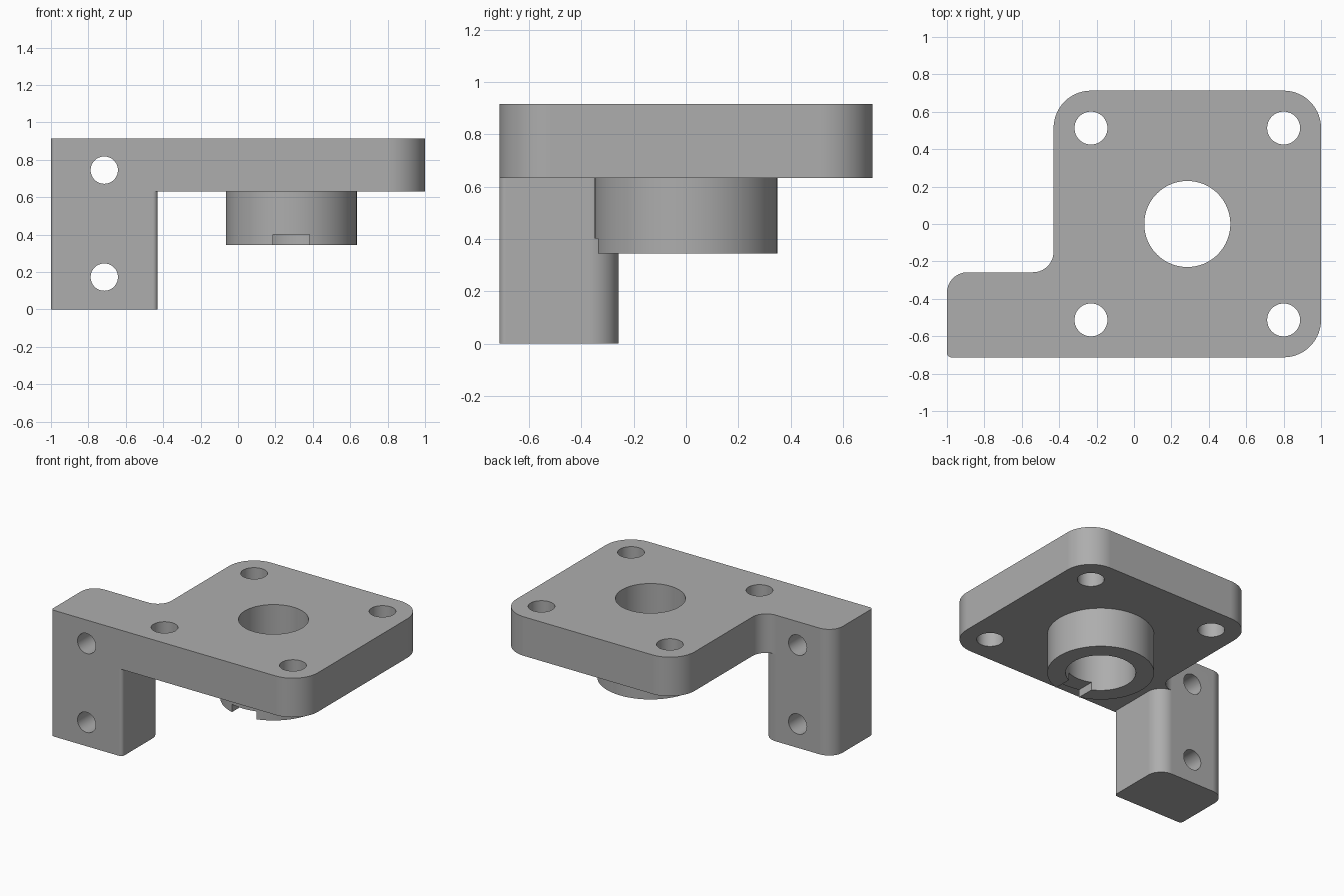
import bpy, bmesh
from math import radians, cos, sin, tan
from mathutils import Vector, Matrix

default = bpy.data.objects.get("Cube")
if default:
    bpy.data.objects.remove(default, do_unlink=True)

# Plain grey metal
grey = bpy.data.materials.new("grey_metal")
grey.use_nodes = True
colour = (0.42, 0.42, 0.42, 1)
grey.diffuse_color = colour
grey.node_tree.nodes["Principled BSDF"].inputs["Base Color"].default_value = colour


def finish(bm, name):
    bmesh.ops.recalc_face_normals(bm, faces=bm.faces)
    mesh = bpy.data.meshes.new(name)
    bm.to_mesh(mesh)
    bm.free()
    mesh.materials.append(grey)
    obj = bpy.data.objects.new(name, mesh)
    bpy.context.collection.objects.link(obj)
    return obj


def rounded_outline(corners, steps=14):
    """Replace each (x, y, radius) corner with a tangent arc."""
    points = []
    for i, (x, y, r) in enumerate(corners):
        p = Vector((x, y))
        a = (Vector(corners[i - 1][:2]) - p).normalized()
        b = (Vector(corners[(i + 1) % len(corners)][:2]) - p).normalized()
        if r == 0:
            points.append(p)
            continue
        centre = p + (a + b) * r
        for k in range(steps + 1):
            t = radians(90) * k / steps
            points.append(centre - b * r * cos(t) - a * r * sin(t))
    return points


def prism(name, corners, z0, z1):
    bm = bmesh.new()
    face = bm.faces.new([bm.verts.new((p.x, p.y, z0)) for p in rounded_outline(corners)])
    top = bmesh.ops.extrude_face_region(bm, geom=[face])["geom"]
    bmesh.ops.translate(bm, vec=(0, 0, z1 - z0),
                        verts=[v for v in top if isinstance(v, bmesh.types.BMVert)])
    return finish(bm, name)


def cylinder(name, centre, radius, depth, along_y=False, sides=64):
    bm = bmesh.new()
    turn = Matrix.Rotation(radians(90 if along_y else 0), 4, 'X')
    bmesh.ops.create_cone(bm, cap_ends=True, segments=sides, radius1=radius,
                          radius2=radius, depth=depth,
                          matrix=Matrix.Translation(centre) @ turn)
    return finish(bm, name)


def combine(body, other, operation):
    """Apply a boolean and discard the second solid."""
    bpy.context.view_layer.objects.active = body
    mod = body.modifiers.new(operation, 'BOOLEAN')
    mod.operation, mod.object, mod.solver = operation, other, 'EXACT'
    bpy.ops.object.modifier_apply(modifier=mod.name)
    bpy.data.objects.remove(other, do_unlink=True)


LEFT, RIGHT, FRONT, BACK = -1.0, 1.0, -0.713, 0.713
INNER, ARM_BACK = -0.43, -0.258
UNDER, TOP = 0.632, 0.915
HUB = 0.285

# Mounting plate with its side arm
body = prism("mounting_bracket", [
    (LEFT, FRONT, 0.025), (RIGHT, FRONT, 0.2), (RIGHT, BACK, 0.2),
    (INNER, BACK, 0.2), (INNER, ARM_BACK, 0.11), (LEFT, ARM_BACK, 0.11)], UNDER, TOP)

# Downward leg
combine(body, prism("leg", [
    (LEFT, FRONT, 0.025), (INNER, FRONT, 0.025),
    (INNER, ARM_BACK, 0.11), (LEFT, ARM_BACK, 0.11)], 0, UNDER), 'UNION')

# Round boss under the plate, with its bore
combine(body, cylinder("boss", (HUB, 0, 0.52), 0.35, 0.35, sides=96), 'UNION')
combine(body, cylinder("bore", (HUB, 0, 0.6), 0.23, 1.2, sides=96), 'DIFFERENCE')

# Notch through the front of the boss wall
combine(body, prism("notch", [
    (HUB - 0.098, -0.5, 0), (HUB + 0.098, -0.5, 0),
    (HUB + 0.098, -0.1, 0), (HUB - 0.098, -0.1, 0)], 0.2, 0.402), 'DIFFERENCE')

# Four plate holes
for dx in (-0.515, 0.515):
    for y in (-0.513, 0.513):
        combine(body, cylinder("plate_hole", (HUB + dx, y, 0.8), 0.088, 0.6), 'DIFFERENCE')

# Two leg holes
for z in (0.173, 0.745):
    combine(body, cylinder("leg_hole", (-0.715, -0.5, z), 0.073, 0.9, True), 'DIFFERENCE')

# Merge coplanar faces, then smooth the curved walls
bm = bmesh.new()
bm.from_mesh(body.data)
bmesh.ops.remove_doubles(bm, verts=bm.verts, dist=0.0001)
bmesh.ops.dissolve_limit(bm, angle_limit=radians(0.5), verts=bm.verts, edges=bm.edges)
bm.to_mesh(body.data)
bm.free()
bpy.ops.object.select_all(action='DESELECT')
body.select_set(True)
bpy.context.view_layer.objects.active = body
bpy.ops.object.shade_smooth_by_angle(angle=radians(30))
weighted = body.modifiers.new("even_shading", 'WEIGHTED_NORMAL')
weighted.keep_sharp = True
